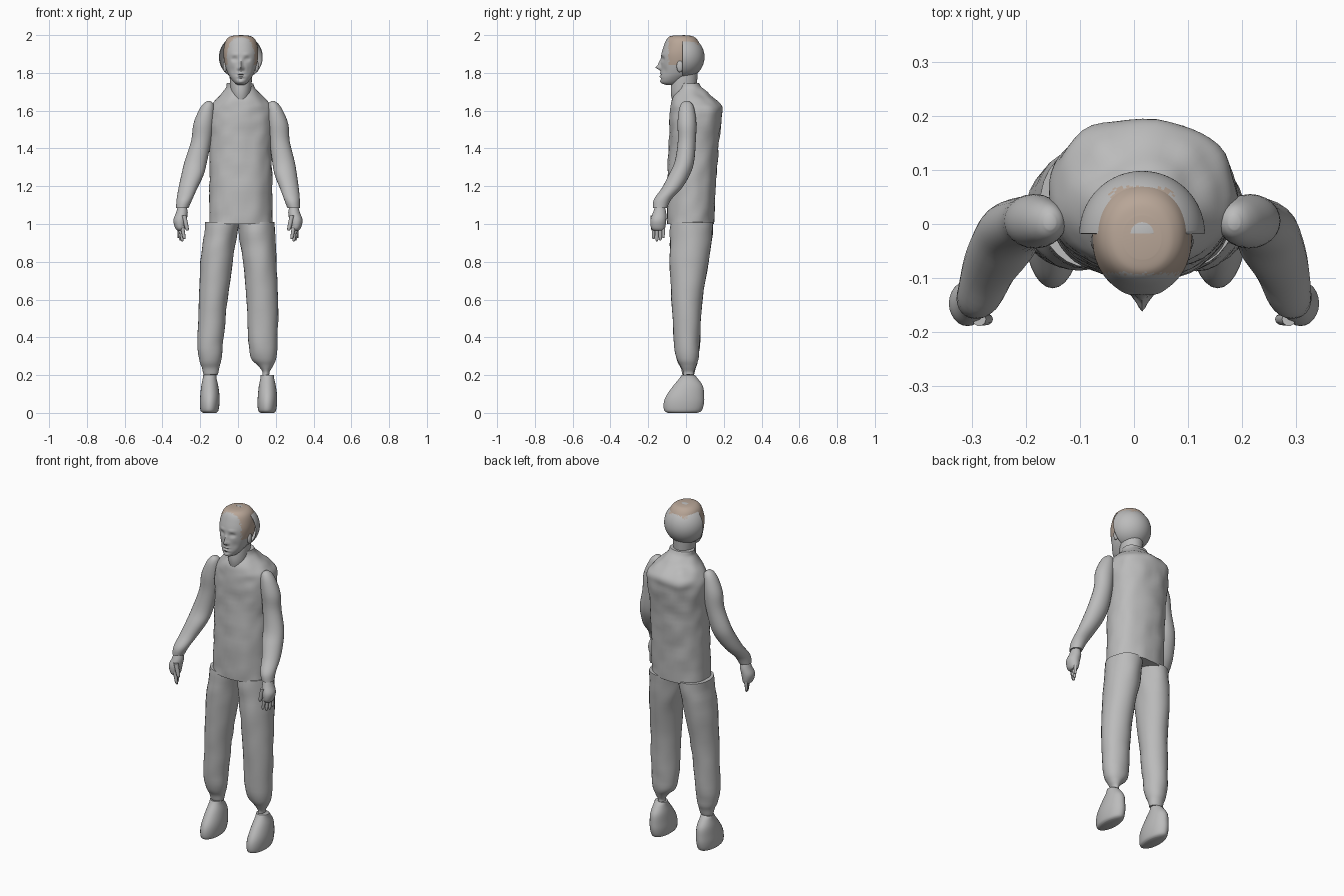
import bpy, bmesh, math, random
from mathutils import Vector, Matrix, noise

random.seed(4)
cube = bpy.data.objects.get("Cube")
if cube:
    bpy.data.objects.remove(cube)


def material(name, color):
    m = bpy.data.materials.new(name)
    m.use_nodes = True
    m.diffuse_color = color
    m.node_tree.nodes["Principled BSDF"].inputs["Base Color"].default_value = color
    return m


GREY = material("plain grey", (0.5, 0.5, 0.5, 1))
BROWN = material("hair brown", (0.48, 0.38, 0.31, 1))


def finish(name, bm):
    bmesh.ops.recalc_face_normals(bm, faces=bm.faces)
    me = bpy.data.meshes.new(name)
    bm.to_mesh(me)
    bm.free()
    ob = bpy.data.objects.new(name, me)
    bpy.context.collection.objects.link(ob)
    me.materials.append(GREY)
    me.materials.append(BROWN)
    bpy.ops.object.select_all(action='DESELECT')
    ob.select_set(True)
    bpy.context.view_layer.objects.active = ob
    bpy.ops.object.shade_smooth_by_angle(angle=math.radians(50))
    return ob


def blend(rings, steps):
    """Catmull-Rom interpolation between rings."""
    out = []
    for i in range(len(rings) - 1):
        a, b, c, d = (rings[max(0, min(len(rings) - 1, i + k))] for k in (-1, 0, 1, 2))
        for j in range(steps):
            t = j / steps
            out.append([q + 0.5 * t * (r - p + t * (2*p - 5*q + 4*r - s + t * (3*(q - r) + s - p)))
                        for p, q, r, s in zip(a, b, c, d)])
    return out + [list(rings[-1])]


def loft(rings, n=28, steps=4, power=2.0):
    """Skin horizontal rings given as (z, x low, x high, y low, y high)."""
    bm = bmesh.new()
    loops = []
    for z, x0, x1, y0, y1 in blend(rings, steps):
        loop = []
        for k in range(n):
            a = 2 * math.pi * k / n
            c, s = math.cos(a), math.sin(a)
            x = math.copysign(abs(c) ** (2 / power), c) * (x1 - x0) / 2
            y = math.copysign(abs(s) ** (2 / power), s) * (y1 - y0) / 2
            loop.append(bm.verts.new(((x0 + x1) / 2 + x, (y0 + y1) / 2 + y, z)))
        loops.append(loop)
    for a, b in zip(loops, loops[1:]):
        for k in range(n):
            bm.faces.new((a[k], a[(k + 1) % n], b[(k + 1) % n], b[k]))
    bm.faces.new(loops[0])
    bm.faces.new(loops[-1])
    return bm


def rumple(bm, amount, scale):
    """Soft cloth lumps."""
    bm.normal_update()
    for v in bm.verts:
        v.co += v.normal * noise.noise(v.co * scale) * amount


# Torso with sloping shoulders and a raised collar
torso = loft([(1.00, -.155, .182, -.10, .148), (1.2, -.152, .18, -.10, .157),
              (1.4, -.15, .178, -.09, .172), (1.55, -.158, .19, -.087, .188),
              (1.61, -.15, .182, -.085, .195), (1.65, -.122, .152, -.077, .168),
              (1.69, -.085, .115, -.06, .118), (1.72, -.06, .09, -.042, .085),
              (1.745, -.058, .083, -.032, .07)], n=48, steps=6, power=2.25)
rumple(torso, 0.007, 16)
finish("torso", torso)

# Trouser legs, tucked in at the ankles
right_leg = loft([(.20, -.18, -.11, -.015, .04), (.235, -.19, -.1, -.025, .05),
                  (.28, -.208, -.088, -.05, .066), (.38, -.212, -.078, -.066, .075),
                  (.60, -.205, -.055, -.076, .086), (.80, -.2, -.03, -.086, .12),
                  (.92, -.185, -.01, -.085, .138), (1.01, -.175, .008, -.08, .143)])
left_leg = loft([(.20, .13, .163, -.013, .037), (.22, .13, .165, -.014, .038),
                 (.25, .105, .185, -.03, .052), (.29, .066, .205, -.05, .066),
                 (.38, .056, .21, -.066, .075), (.60, .043, .21, -.076, .086),
                 (.80, .025, .205, -.086, .12), (.92, .008, .195, -.085, .138),
                 (1.01, 0, .193, -.08, .143)])
for name, bm in (("right_leg", right_leg), ("left_leg", left_leg)):
    rumple(bm, 0.006, 12)
    finish(name, bm)

# Rounded shoes
for name, x in (("right_shoe", -.15), ("left_shoe", .155)):
    finish(name, loft([(0, x - .035, x + .035, -.095, .06), (.012, x - .048, x + .046, -.115, .083),
                       (.05, x - .052, x + .052, -.118, .095), (.09, x - .05, x + .052, -.105, .096),
                       (.14, x - .045, x + .046, -.07, .09), (.18, x - .037, x + .037, -.037, .064),
                       (.2, x - .035, x + .035, -.024, .046)]))

# Arms and hands, modelled on the right and mirrored to the left
ARM = [(1.085, -.328, -.262, -.175, -.1), (1.13, -.325, -.242, -.17, -.078),
       (1.19, -.315, -.215, -.128, -.022), (1.26, -.3, -.182, -.092, .02),
       (1.33, -.283, -.164, -.06, .043), (1.44, -.248, -.142, -.043, .052),
       (1.53, -.236, -.128, -.045, .055), (1.60, -.208, -.125, -.038, .046),
       (1.635, -.185, -.13, -.026, .034), (1.65, -.165, -.145, -.01, .016)]
PALM = [(.965, -.322, -.288, -.172, -.118), (.98, -.333, -.28, -.185, -.11),
        (1.02, -.342, -.272, -.188, -.105), (1.06, -.328, -.266, -.175, -.105),
        (1.10, -.316, -.274, -.16, -.115)]


def finger(x, y, top, bottom, r, lean):
    h = top - bottom
    return [(bottom + h * t, x + lean * (1 - t) - r * w, x + lean * (1 - t) + r * w, y - r * w, y + r * w)
            for t, w in ((0, .4), (.12, .85), (.5, 1), (1, 1.1))]


FINGERS = [("index_finger", finger(-.296, -.172, .99, .92, .0095, .012)),
           ("middle_finger", finger(-.303, -.154, .99, .908, .0095, .008)),
           ("ring_finger", finger(-.308, -.136, .99, .912, .0095, .004)),
           ("little_finger", finger(-.312, -.12, .99, .925, .0085, -.002)),
           ("thumb", finger(-.286, -.176, 1.045, .965, .0115, .018))]

for side in ("right", "left"):
    for part, rings in [("arm", ARM), ("palm", PALM)] + FINGERS:
        bm = loft(rings, n=24 if part in ("arm", "palm") else 10)
        if side == "left":
            for v in bm.verts:
                v.co.x = 0.03 * max(0, min(1, (v.co.z - 1.1) / 0.4)) - v.co.x
        finish(side + "_" + part, bm)

# Neck
MID = 0.015
finish("neck", loft([(1.64, MID - .04, MID + .04, -.07, .05), (1.69, MID - .052, MID + .052, -.08, .055),
                     (1.74, MID - .057, MID + .057, -.078, .058), (1.80, MID - .06, MID + .06, -.07, .062)]))

# Head: a lofted skull, with the face pushed in and out by soft bumps
SKULL = [(1.737, .018, -.108, -.05), (1.747, .034, -.13, -.03), (1.77, .053, -.136, .01),
         (1.80, .07, -.134, .05), (1.85, .086, -.132, .075), (1.90, .092, -.13, .08),
         (1.945, .088, -.117, .075), (1.975, .077, -.104, .06), (1.992, .058, -.088, .04),
         (1.998, .035, -.065, .015)]
head = loft([(z, MID - r, MID + r, f, b) for z, r, f, b in SKULL], n=96, steps=7, power=2.1)
# (sideways offset, height, width, tallness, push forward)
BUMPS = [(0, 1.828, .011, .011, .026), (0, 1.85, .008, .018, .014),
         (.013, 1.822, .006, .006, .008), (.033, 1.873, .014, .009, -.013),
         (.033, 1.873, .008, .005, .006), (.03, 1.898, .018, .006, .004),
         (0, 1.797, .017, .004, .006), (0, 1.789, .02, .002, -.005),
         (0, 1.781, .014, .004, .006), (0, 1.769, .02, .004, -.004),
         (.045, 1.815, .014, .02, -.004), (0, 1.752, .016, .008, .004)]
for v in head.verts:
    if v.co.y < -.05:
        dx, z = abs(v.co.x - MID), v.co.z
        v.co.y -= sum(p * math.exp(-((dx - x) / w) ** 2 - ((z - h) / t) ** 2) for x, h, w, t, p in BUMPS)
# Hair runs over the crown, down the temples and round to the nape
for f in head.faces:
    c = f.calc_center_median()
    crown = c.y > -.092 + random.uniform(-.004, .004) and c.z > 1.845
    nape = c.y > 0 and c.z > 1.765
    f.material_index = int(crown or nape)
finish("head", head)

# Ears
for name, side in (("right_ear", -1), ("left_ear", 1)):
    ear = bmesh.new()
    bmesh.ops.create_uvsphere(ear, u_segments=16, v_segments=10, radius=1,
                              matrix=Matrix.Translation((MID + side * .084, -.032, 1.835))
                              @ Matrix.Diagonal((.011, .018, .032, 1)))
    finish(name, ear)

# Open half-round cap over the back of the head, with a ragged hair patch on top
cap = bmesh.new()
centre = Vector((MID, -.018, 1.884))
bmesh.ops.create_uvsphere(cap, u_segments=96, v_segments=64, radius=.116, matrix=Matrix.Translation(centre))
bmesh.ops.bisect_plane(cap, geom=cap.verts[:] + cap.edges[:] + cap.faces[:], plane_co=centre,
                       plane_no=(0, 1, 0), clear_inner=True)
for f in cap.faces:
    c = f.calc_center_median()
    ragged = random.uniform(-.006, .006)
    f.material_index = int(c.z > centre.z and abs(c.x - MID) < .056 + ragged and .01 + ragged < c.y < .066 + ragged)
cap_ob = finish("cap", cap)
shell = cap_ob.modifiers.new("thickness", 'SOLIDIFY')
shell.thickness = .003
